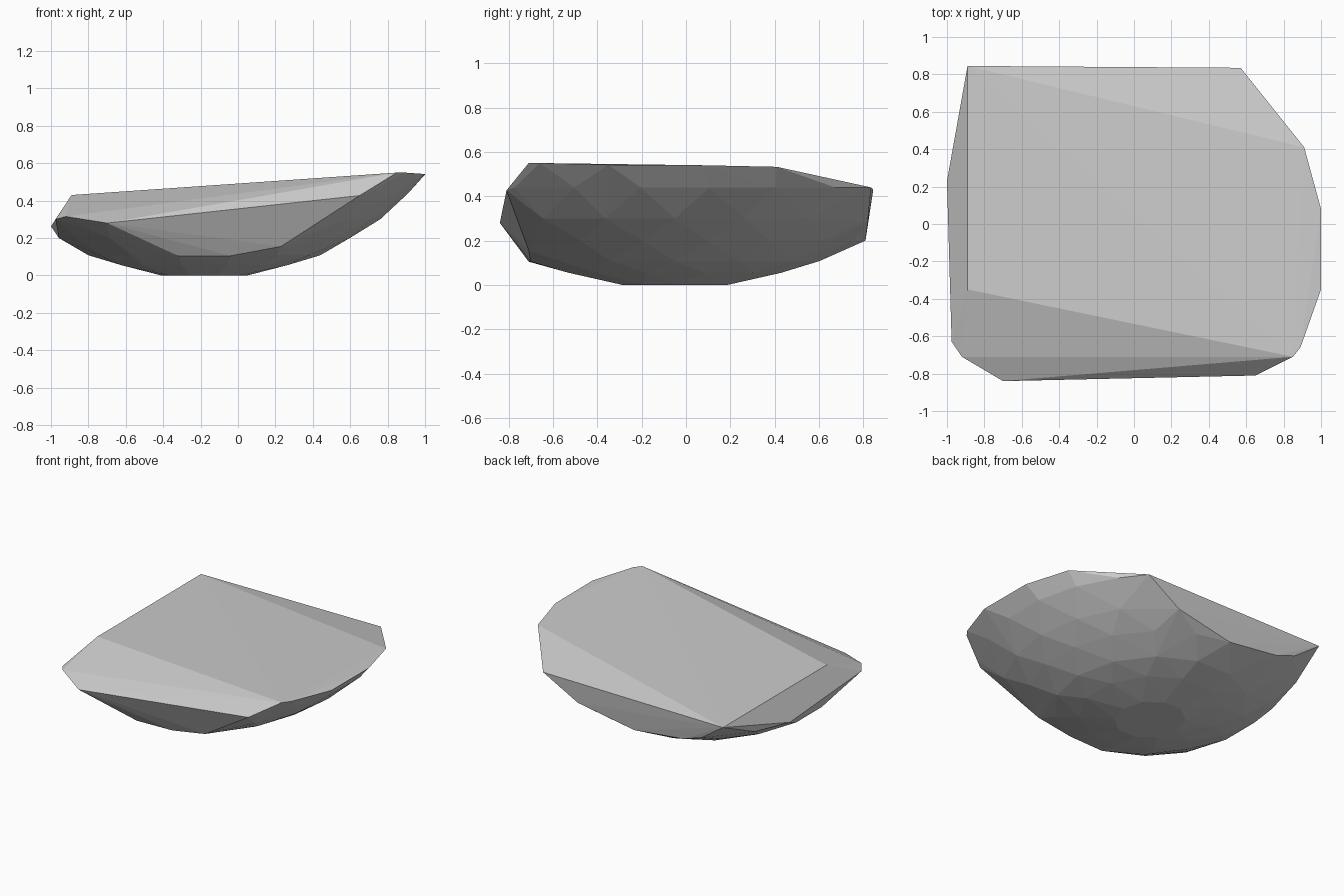
import bpy, bmesh
from math import cos, sin, pi

if "Cube" in bpy.data.objects:
    bpy.data.objects.remove(bpy.data.objects["Cube"])

# Bowl: slightly oval rings (radius, height, sides) around an off-centre base
CX, CY, OVAL = -0.18, -0.05, 1.08
RINGS = [(0.23, 0.0, 10), (0.46, 0.055, 12), (0.62, 0.108, 14), (0.79, 0.2, 18),
         (0.94, 0.30, 20), (1.10, 0.44, 24)]

# Corners of the sliced top and side faces
RIM = [(-0.89, 0.845, 0.43), (-0.89, -0.35, 0.43), (0.57, 0.835, 0.44), (0.91, 0.41, 0.533),
       (1, 0.08, 0.54), (1, -0.35, 0.542), (0.89, -0.66, 0.55), (0.85, -0.71, 0.55),
       (0.65, -0.81, 0.427), (-0.70, -0.84, 0.28), (-0.92, -0.71, 0.315),
       (-0.975, -0.63, 0.30), (-1, 0.23, 0.263)]
# Lower corners of the front and back slices
FEET = [(-0.04, -0.70, 0.105), (0.23, -0.71, 0.155), (-0.32, -0.71, 0.105),
        (0.30, 0.82, 0.283), (-0.15, 0.81, 0.20), (-0.55, 0.815, 0.245), (-0.70, 0.82, 0.296)]


def inside(x, y, z):
    """True where the bowl is not cut away by the slices."""
    front = -0.70 - 0.51 * (z - 0.105) + 0.077 * (x + 0.04)
    back = 0.81 + 0.125 * (z - 0.2)
    left = -0.97 if z < 0.35 else -0.6
    return front < y < back and left < x < 1.0


bm = bmesh.new()
for p in RIM + FEET:
    bm.verts.new(p)
for i, (r, z, n) in enumerate(RINGS):
    for k in range(n):
        a = 2 * pi * (k + 0.5 * (i % 2)) / n
        p = (CX + r * cos(a), CY + OVAL * r * sin(a), z)
        if inside(*p):
            bm.verts.new(p)

# Wrap everything in one faceted convex shell
bmesh.ops.convex_hull(bm, input=bm.verts[:])
bmesh.ops.delete(bm, geom=[v for v in bm.verts if not v.link_faces], context='VERTS')
bmesh.ops.dissolve_limit(bm, angle_limit=0.01, verts=bm.verts[:], edges=bm.edges[:])
bmesh.ops.recalc_face_normals(bm, faces=bm.faces[:])

mesh = bpy.data.meshes.new("stone_chunk")
bm.to_mesh(mesh)
bm.free()
bpy.context.collection.objects.link(bpy.data.objects.new("stone_chunk", mesh))
